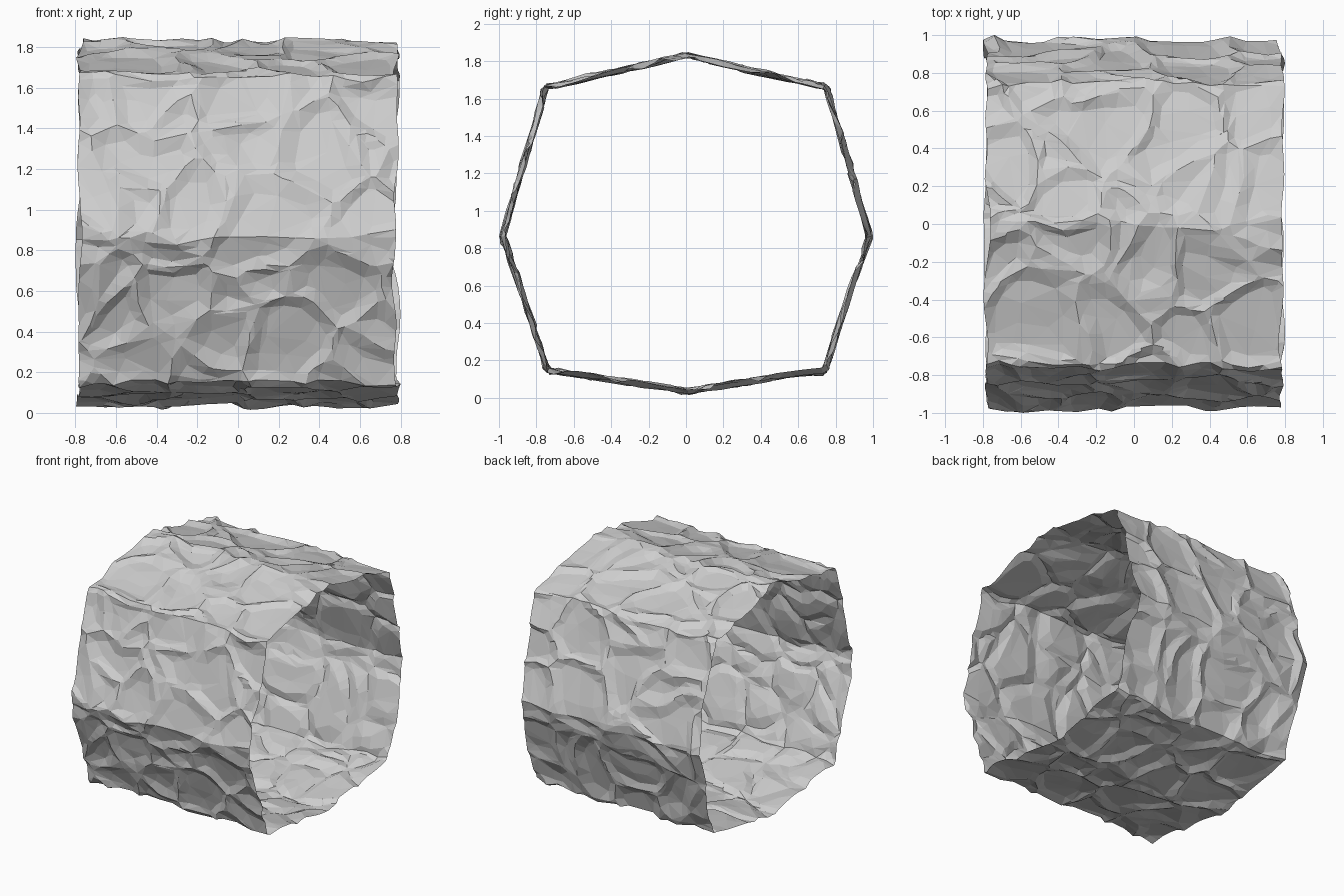
import bpy
import bmesh
from mathutils import Vector, noise

if "Cube" in bpy.data.objects:
    bpy.data.objects.remove(bpy.data.objects["Cube"], do_unlink=True)

# Half of the eight-sided cross-section (y, z), top to bottom, then mirrored
half = [(0, 1.825), (0.745, 1.655), (0.975, 0.87), (0.735, 0.155), (0, 0.04)]
outline = half + [(-y, z) for y, z in half[-2:0:-1]]
STEPS, SLICES = 24, 56
HALF_LENGTH = 0.78

# Subdivide each side of the outline
ring = []
for i, start in enumerate(outline):
    a, b = Vector(start), Vector(outline[(i + 1) % len(outline)])
    ring += [a.lerp(b, k / STEPS) for k in range(STEPS)]

# Open tube along x
bm = bmesh.new()
rows = []
for s in range(SLICES + 1):
    x = HALF_LENGTH * (2 * s / SLICES - 1)
    rows.append([bm.verts.new((x, p.x, p.y)) for p in ring])
for r0, r1 in zip(rows, rows[1:]):
    for i in range(len(ring)):
        j = (i + 1) % len(ring)
        bm.faces.new((r0[i], r0[j], r1[j], r1[i]))
bmesh.ops.recalc_face_normals(bm, faces=bm.faces[:])
bm.normal_update()


def rock_offset(p):
    """Narrow raised seams around broad, gently rolling hollows."""
    q = (p + noise.noise_vector(p * 2) * 0.15) * 2.7
    near, second = noise.voronoi(q)[0][:2]
    seam = max(0, 1 - (second - near) / 0.26)
    return 0.030 * seam - 0.008 + 0.014 * noise.noise(p * 4)


def sideways(p, normal):
    """Slide along the surface, bending the folds and the open ends."""
    along = Vector((1, 0, 0))
    drift = noise.noise_vector(p * 3.5)
    return along * drift.x * 0.036 + along.cross(normal) * drift.y * 0.07


# Craggy relief
moved = [v.co + v.normal * rock_offset(v.co) + sideways(v.co, v.normal)
         for v in bm.verts]
for v, co in zip(bm.verts, moved):
    v.co = co

mesh = bpy.data.meshes.new("rock_tunnel")
bm.to_mesh(mesh)
bm.free()
tunnel = bpy.data.objects.new("rock_tunnel", mesh)
bpy.context.collection.objects.link(tunnel)

# Irregular flat facets
facets = tunnel.modifiers.new("facets", 'DECIMATE')
facets.ratio = 0.18

# Plain grey stone
stone = bpy.data.materials.new("grey_stone")
stone.use_nodes = True
colour = (0.62, 0.62, 0.62, 1)
stone.diffuse_color = colour
stone.node_tree.nodes["Principled BSDF"].inputs["Base Color"].default_value = colour
mesh.materials.append(stone)
